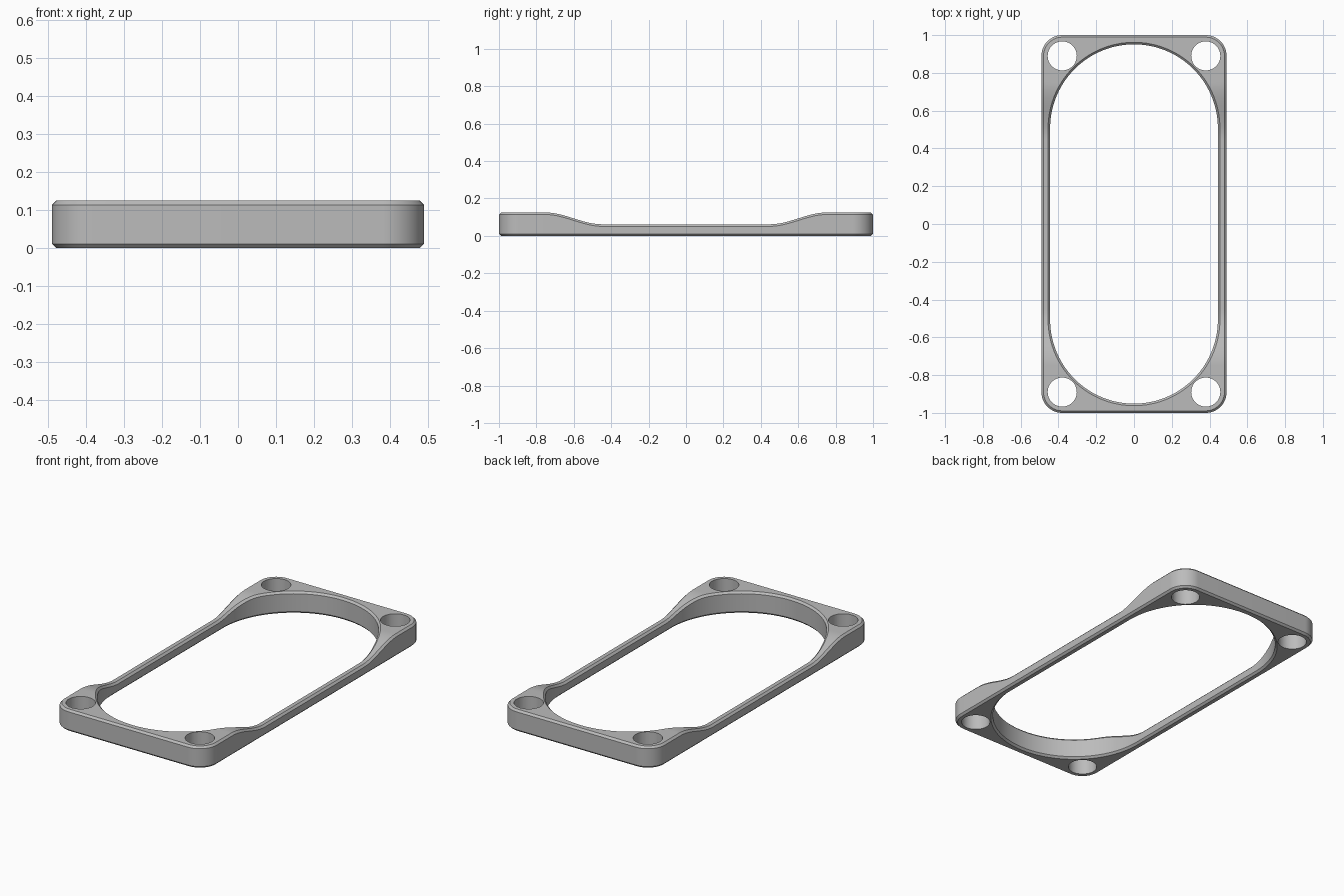
import bpy, bmesh
from math import pi, sin, cos, asin, sqrt

default = bpy.data.objects.get("Cube")
if default:
    bpy.data.objects.remove(default)

# Main dimensions
HALF_W, HALF_L = 0.49, 1.0        # outer rectangle
CORNER_R = 0.11
OPEN_R, OPEN_Y = 0.444, 0.507     # stadium opening: radius and arc centre
HIGH, LOW = 0.125, 0.062          # end blocks and thin side rails
RAMP_START, RAMP_END = 0.45, 0.75
CHAMFER = 0.011
HOLE_X, HOLE_Y, HOLE_R = 0.38, 0.89, 0.077
RAMP_STEPS, ARC_STEPS = 20, 24

mat = bpy.data.materials.new("grey plastic")
mat.use_nodes = True
grey = (0.5, 0.5, 0.5, 1)
mat.diffuse_color = grey
mat.node_tree.nodes["Principled BSDF"].inputs["Base Color"].default_value = grey


def top_height(y):
    t = min(max((abs(y) - RAMP_START) / (RAMP_END - RAMP_START), 0), 1)
    return LOW + (HIGH - LOW) * t * t * (3 - 2 * t)


# Rows shared by the inner and outer outlines along the long sides
rows = [0] + [RAMP_START + (RAMP_END - RAMP_START) * i / RAMP_STEPS
              for i in range(RAMP_STEPS + 1)]


def full_loop(quarter):
    """Mirror a quarter outline (side middle to end middle) all the way round."""
    q2 = [(-x, y) for x, y in reversed(quarter[:-1])]
    half = quarter + q2
    return half + [(x, -y) for x, y in reversed(half[1:-1])]


def outer_outline(inset):
    r = CORNER_R - inset
    cx, cy = HALF_W - CORNER_R, HALF_L - CORNER_R
    pts = [(HALF_W - inset, y) for y in rows]
    for i in range(ARC_STEPS + 1):
        a = pi / 2 * i / ARC_STEPS
        pts.append((cx + r * cos(a), cy + r * sin(a)))
    return full_loop(pts + [(0, HALF_L - inset)])


def inner_outline(outset):
    r = OPEN_R + outset
    pts = [(sqrt(r * r - max(y - OPEN_Y, 0) ** 2), y) for y in rows]
    a0 = asin((RAMP_END - OPEN_Y) / r)
    n = ARC_STEPS + 2
    for i in range(1, n + 1):
        a = a0 + (pi / 2 - a0) * i / n
        pts.append((r * cos(a) if i < n else 0, OPEN_Y + r * sin(a)))
    return full_loop(pts)


# Frame: a chamfered section skinned around the outlines
bm = bmesh.new()


def ring(outline, drop=None, z=0):
    return [bm.verts.new((x, y, z if drop is None else top_height(y) - drop))
            for x, y in outline]


rings = [
    ring(outer_outline(CHAMFER)),
    ring(outer_outline(0), z=CHAMFER),
    ring(outer_outline(0), drop=CHAMFER),
    ring(outer_outline(CHAMFER), drop=0),
    ring(inner_outline(CHAMFER), drop=0),
    ring(inner_outline(0), drop=CHAMFER),
    ring(inner_outline(0), z=CHAMFER),
    ring(inner_outline(CHAMFER)),
]
for k, lower in enumerate(rings):
    upper = rings[(k + 1) % len(rings)]
    for i in range(len(lower)):
        j = (i + 1) % len(lower)
        bm.faces.new((lower[i], lower[j], upper[j], upper[i]))
bmesh.ops.recalc_face_normals(bm, faces=bm.faces)
mesh = bpy.data.meshes.new("frame")
bm.to_mesh(mesh)
bm.free()
frame = bpy.data.objects.new("frame", mesh)
bpy.context.collection.objects.link(frame)
mesh.materials.append(mat)

# Corner screw holes
cutters = []
for sx in (-1, 1):
    for sy in (-1, 1):
        bpy.ops.mesh.primitive_cylinder_add(
            vertices=48, radius=HOLE_R, depth=1,
            location=(sx * HOLE_X, sy * HOLE_Y, 0))
        cutter = bpy.context.object
        cutter.name = "hole_cutter"
        cutter.hide_render = True
        cutter.data.materials.append(mat)
        cutters.append(cutter)

bpy.context.view_layer.objects.active = frame
for cutter in cutters:
    cut = frame.modifiers.new("screw hole", 'BOOLEAN')
    cut.operation = 'DIFFERENCE'
    cut.solver = 'EXACT'
    cut.object = cutter
    bpy.ops.object.modifier_apply(modifier=cut.name)
for cutter in cutters:
    bpy.data.objects.remove(cutter)

# Smooth curved walls, crisp chamfers
bpy.ops.object.select_all(action='DESELECT')
frame.select_set(True)
bpy.ops.object.shade_smooth_by_angle(angle=pi / 6)
